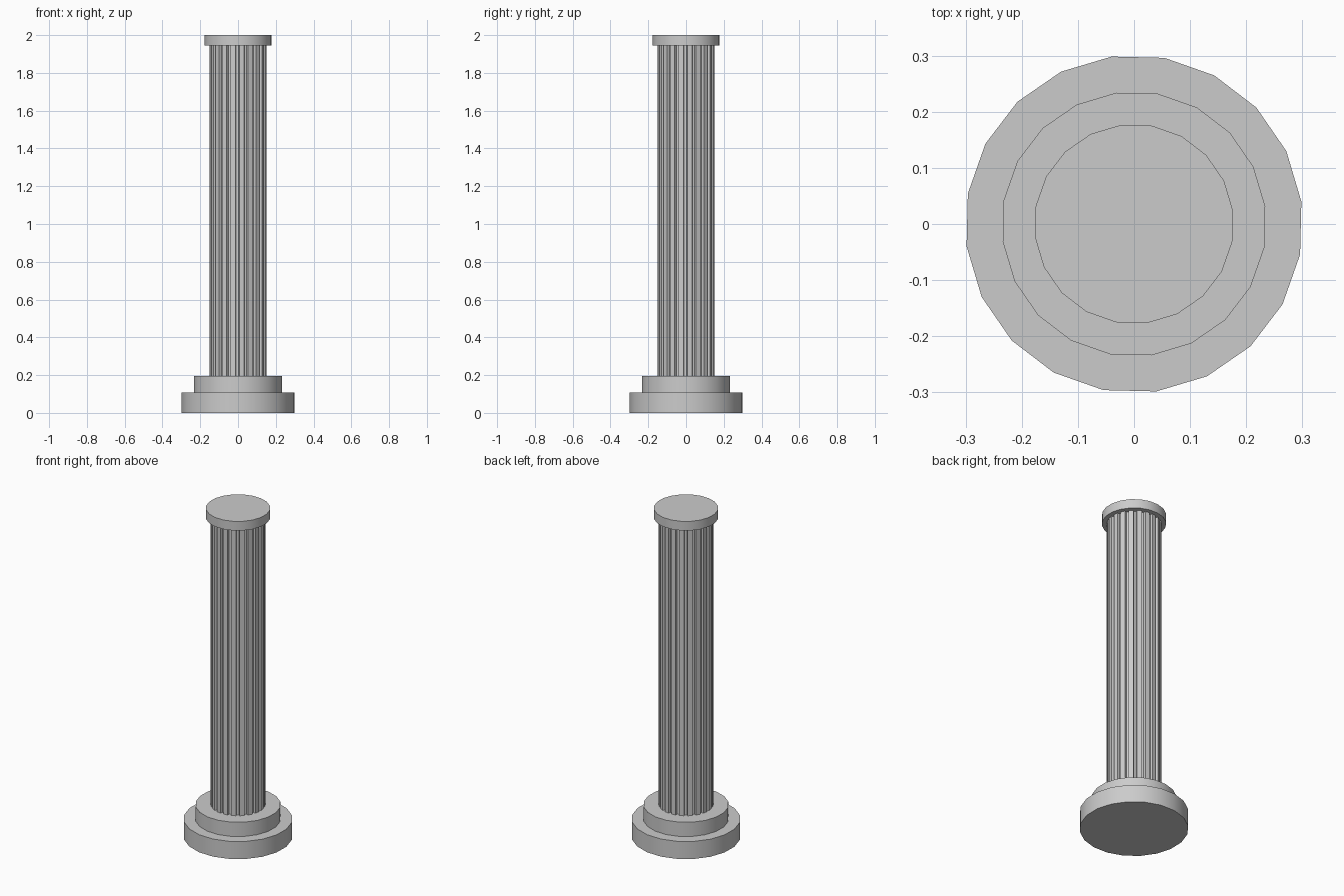
import bpy
import bmesh
from math import cos, sin, radians

if "Cube" in bpy.data.objects:
    bpy.data.objects.remove(bpy.data.objects["Cube"])

SIDES = 20
TURN = 7.6  # rotation of the facets in degrees


def prism(name, points, z0, z1):
    """Extrude a closed list of (radius, degrees) points from z0 to z1."""
    bm = bmesh.new()
    ring = [bm.verts.new((r * cos(radians(a)), r * sin(radians(a)), z0)) for r, a in points]
    face = bm.faces.new(ring)
    out = bmesh.ops.extrude_face_region(bm, geom=[face], use_keep_orig=True)
    top = [v for v in out["geom"] if isinstance(v, bmesh.types.BMVert)]
    bmesh.ops.translate(bm, verts=top, vec=(0, 0, z1 - z0))
    bmesh.ops.recalc_face_normals(bm, faces=bm.faces)
    mesh = bpy.data.meshes.new(name)
    bm.to_mesh(mesh)
    bm.free()
    obj = bpy.data.objects.new(name, mesh)
    bpy.context.collection.objects.link(obj)
    return obj


def disc(name, radius, z0, z1):
    step = 360 / SIDES
    obj = prism(name, [(radius, TURN + i * step) for i in range(SIDES)], z0, z1)
    bpy.ops.object.select_all(action='DESELECT')
    obj.select_set(True)
    bpy.context.view_layer.objects.active = obj
    bpy.ops.object.shade_smooth_by_angle(angle=radians(30))


# Stepped base and capital
disc("lower_base", 0.301, 0.0, 0.107)
disc("upper_base", 0.236, 0.107, 0.194)
disc("capital", 0.178, 1.944, 2.0)

# Fluted shaft: flat ridges separated by shallow grooves
section = []
for i in range(SIDES):
    a = TURN + i * 360 / SIDES
    section += [(0.151, a - 5.0), (0.151, a + 5.0), (0.137, a + 6.5), (0.137, a + 11.5)]
prism("fluted_shaft", section, 0.194, 1.944)
